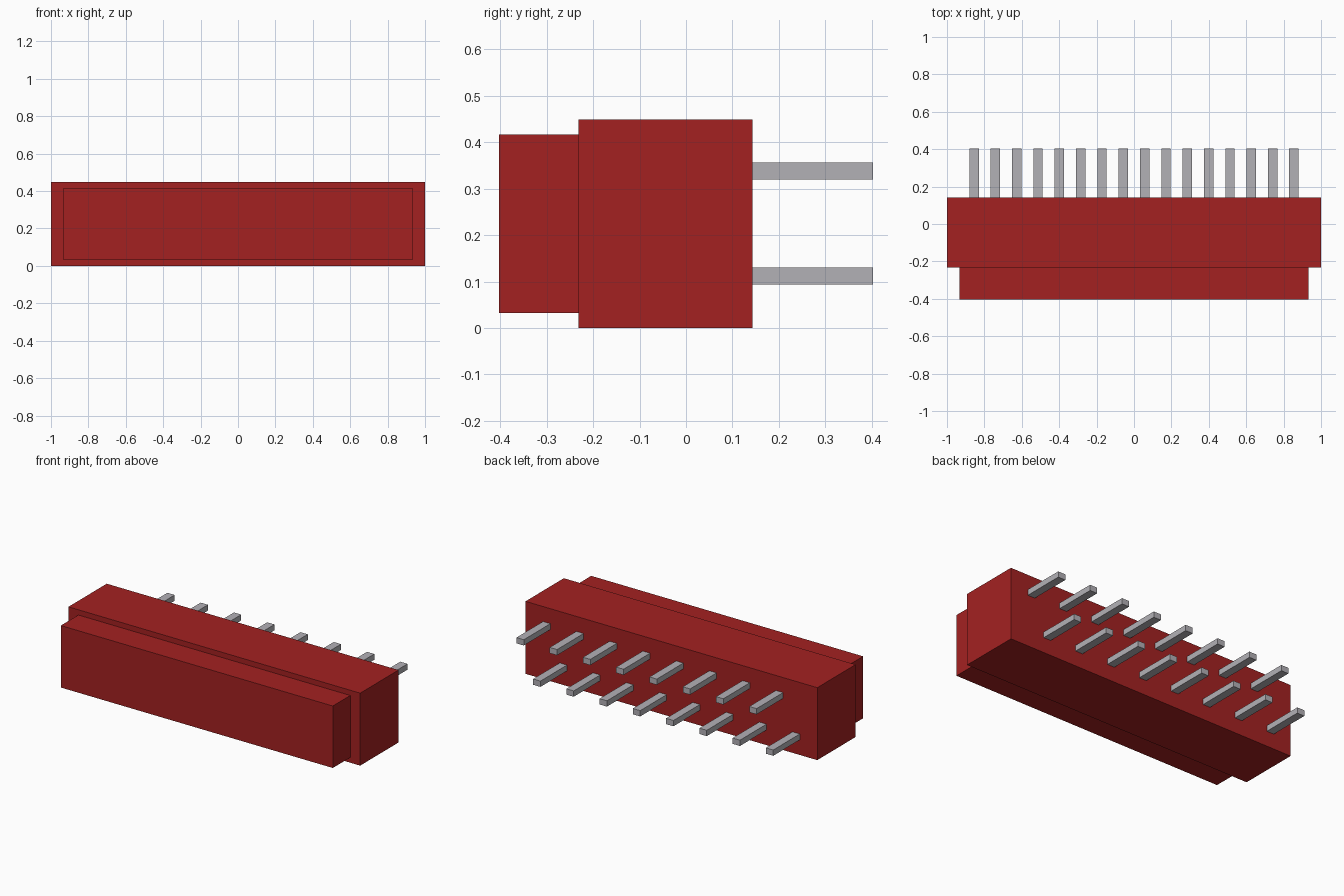
import bpy, bmesh
from mathutils import Vector

if "Cube" in bpy.data.objects:
    bpy.data.objects.remove(bpy.data.objects["Cube"])


def material(name, color):
    m = bpy.data.materials.new(name)
    m.diffuse_color = (*color, 1)
    m.use_nodes = True
    m.node_tree.nodes["Principled BSDF"].inputs["Base Color"].default_value = m.diffuse_color
    return m


RED = material("red plastic", (0.37, 0.0153, 0.0153))
GREY = material("grey metal", (0.45, 0.44, 0.47))


def add_box(bm, lo, hi):
    verts = bmesh.ops.create_cube(bm, size=1)["verts"]
    for v in verts:
        v.co = Vector([hi[i] if v.co[i] > 0 else lo[i] for i in range(3)])


def finish(bm, name, mat):
    bmesh.ops.recalc_face_normals(bm, faces=bm.faces)
    mesh = bpy.data.meshes.new(name)
    bm.to_mesh(mesh)
    bm.free()
    mesh.materials.append(mat)
    bpy.context.collection.objects.link(bpy.data.objects.new(name, mesh))


# Housing: block with a smaller mating nose inset and extruded from the front
bm = bmesh.new()
add_box(bm, (-1, -0.232, 0), (1, 0.143, 0.449))
bm.faces.ensure_lookup_table()
front = min(bm.faces, key=lambda f: f.calc_center_median().y)
bmesh.ops.inset_region(bm, faces=[front], thickness=0.046)
for v in front.verts:
    v.co.x = 0.932 if v.co.x > 0 else -0.932
nose = bmesh.ops.extrude_discrete_faces(bm, faces=[front])["faces"][0]
for v in nose.verts:
    v.co.y = -0.403
finish(bm, "housing", RED)

# Contact pins: two staggered rows on the back
PITCH = 0.114
for row, (z, first_x) in {"upper": (0.338, 7.5 * PITCH),
                          "lower": (0.112, 6.5 * PITCH)}.items():
    for i in range(8):
        x = first_x - 2 * i * PITCH
        bm = bmesh.new()
        add_box(bm, (x - 0.025, 0.135, z - 0.018), (x + 0.025, 0.403, z + 0.018))
        finish(bm, f"{row}_pin_{i + 1}", GREY)
